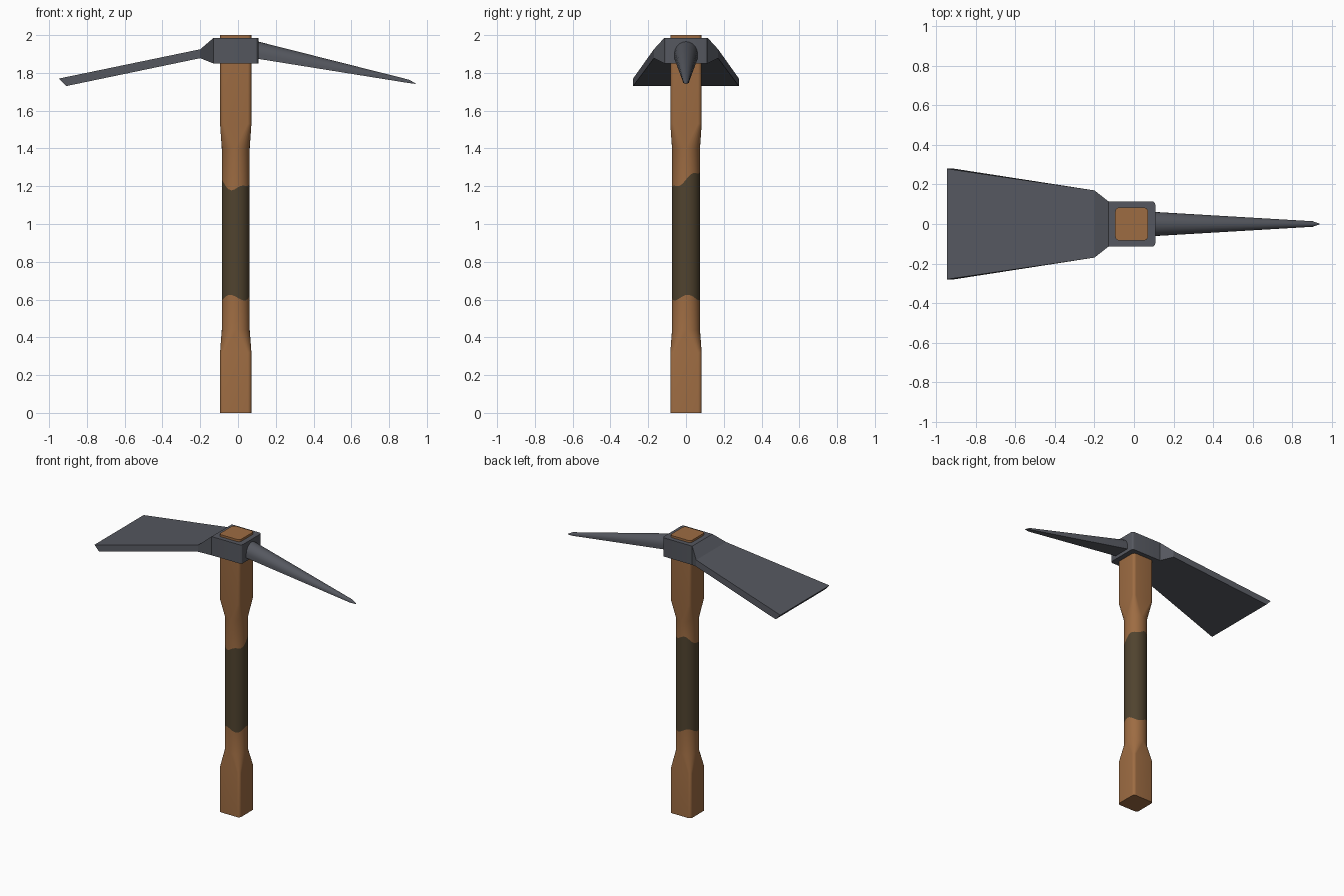
import bpy, bmesh, math

if "Cube" in bpy.data.objects:
    bpy.data.objects.remove(bpy.data.objects["Cube"])


def material(name, rgb):
    m = bpy.data.materials.new(name)
    m.diffuse_color = (*rgb, 1)
    m.use_nodes = True
    m.node_tree.nodes["Principled BSDF"].inputs["Base Color"].default_value = m.diffuse_color
    return m


wood = material("warm wood", (0.34, 0.15, 0.055))
wrap = material("dark olive wrap", (0.080, 0.056, 0.028))
metal = material("dark grey metal", (0.091, 0.097, 0.115))


def loft(name, rings, mats, angle=30, bevel=None):
    """Skin a list of equal-length rings and cap both ends."""
    bm = bmesh.new()
    vs = [[bm.verts.new(p) for p in r] for r in rings]
    n = len(vs[0])
    for k, (a, b) in enumerate(zip(vs, vs[1:])):
        for i in range(n):
            f = bm.faces.new((a[i], a[(i + 1) % n], b[(i + 1) % n], b[i]))
            f.material_index = 1 if name == "handle" and k == 3 else 0
    bm.faces.new(vs[0][::-1])
    bm.faces.new(vs[-1])
    if bevel:
        edges = [e for e in bm.edges if bevel(e)]
        bmesh.ops.bevel(bm, geom=edges, offset=0.018, segments=3,
                        profile=0.5, affect='EDGES')
    bmesh.ops.recalc_face_normals(bm, faces=bm.faces)
    me = bpy.data.meshes.new(name)
    bm.to_mesh(me)
    bm.free()
    for m in mats:
        me.materials.append(m)
    ob = bpy.data.objects.new(name, me)
    bpy.context.collection.objects.link(ob)
    bpy.context.view_layer.objects.active = ob
    ob.select_set(True)
    bpy.ops.object.shade_smooth_by_angle(angle=math.radians(angle))
    ob.select_set(False)
    return ob


# Handle: square ends with rounded corners, round grip with a ragged wrap
def rounded(h, r, z):
    pts = []
    for c in range(4):
        sx, sy = ((1, 1), (-1, 1), (-1, -1), (1, -1))[c]
        for i in range(7):
            a = math.radians(90 * c + 15 * i * 0.98 + 0.9)
            x = sx * (h - r) + r * math.cos(a)
            y = sy * (h - r) + r * math.sin(a)
            zz = z(math.atan2(y, x)) if callable(z) else z
            pts.append((x - 0.012, y, zz))
    return pts


def wrap_low(a):
    return 0.61 + 0.015 * math.sin(3 * a + 1.2)


def wrap_high(a):
    return 1.235 + 0.048 * math.sin(a) + 0.012 * math.sin(4 * a)


END, GRIP = (0.083, 0.02), (0.074, 0.07)
loft("handle", [rounded(*END, 0), rounded(*END, 0.32), rounded(*GRIP, 0.44),
                rounded(*GRIP, wrap_low), rounded(*GRIP, wrap_high),
                rounded(*GRIP, 1.40), rounded(*END, 1.53), rounded(*END, 2.0)],
     [wood, wrap])
# reorder wrap band: the band between wrap_low and wrap_high is loft segment 3


# Head: socket collar flaring into the wide adze blade
def slab(xt, xb, hy, zb, zt):
    return [(xb, -hy, zb), (xb, hy, zb), (xt, hy, zt), (xt, -hy, zt)]


loft("adze_head", [slab(0.108, 0.108, 0.115, 1.85, 1.985),
                   slab(-0.13, -0.13, 0.115, 1.85, 1.985),
                   slab(-0.20, -0.20, 0.17, 1.878, 1.925),
                   slab(-0.948, -0.91, 0.28, 1.73, 1.77)], [metal], 25,
     lambda e: all(v.co.x > 0.1 for v in e.verts)
     and abs(e.verts[0].co.z - e.verts[1].co.z) > 0.05)


# Spike: arched top, flat underside, tapering down to a point
def arch(x, hy, zb, h):
    pts = [(x, -hy, zb)]
    for i in range(13):
        a = math.pi - math.pi * i / 12
        pts.append((x, hy * math.cos(a), zb + h * (0.3 + 0.7 * math.sin(a))))
    return pts + [(x, hy, zb)]


loft("spike", [arch(0.09, 0.062, 1.877, 0.093), arch(0.905, 0.014, 1.746, 0.018),
               arch(0.94, 0.002, 1.742, 0.003)], [metal], 40)
